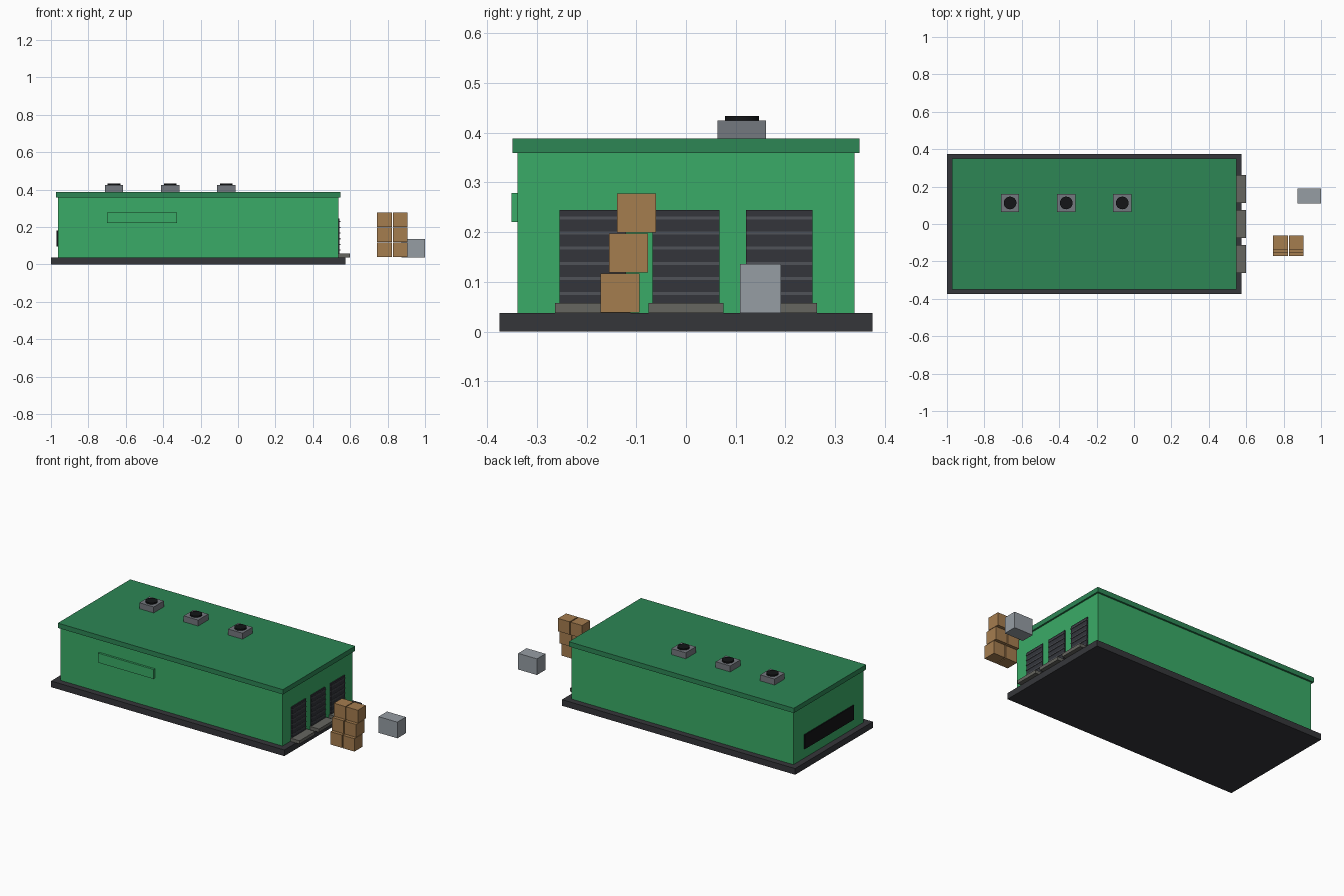
import bpy

if "Cube" in bpy.data.objects:
    bpy.data.objects.remove(bpy.data.objects["Cube"])


def material(name, hex_code):
    """Make a material from an sRGB hex colour."""
    channels = [int(hex_code[i:i + 2], 16) / 255 for i in (0, 2, 4)]
    linear = [c / 12.92 if c <= 0.04045 else ((c + 0.055) / 1.055) ** 2.4 for c in channels]
    mat = bpy.data.materials.new(name)
    mat.diffuse_color = (*linear, 1)
    mat.use_nodes = True
    mat.node_tree.nodes["Principled BSDF"].inputs["Base Color"].default_value = mat.diffuse_color
    return mat


def box(name, x, y, z, mat):
    """Box given by its (min, max) extent on each axis."""
    spans = (x, y, z)
    bpy.ops.mesh.primitive_cube_add(size=1, location=[(a + b) / 2 for a, b in spans])
    obj = bpy.context.object
    obj.name = name
    obj.scale = [b - a for a, b in spans]
    bpy.ops.object.transform_apply(location=False, rotation=False, scale=True)
    obj.data.materials.append(mat)
    return obj


def around(centre, size):
    return (centre - size / 2, centre + size / 2)


wall_green = material("wall_green", "3AAB67")
roof_green = material("roof_green", "2D8655")
asphalt = material("asphalt", "35363A")
door_dark = material("door_dark", "33353B")
slat_grey = material("slat_grey", "505258")
dock_grey = material("dock_grey", "666660")
vent_grey = material("vent_grey", "74787E")
black = material("black", "131517")
cardboard = material("cardboard", "A57D4F")
crate_grey = material("crate_grey", "969DA4")

MID_X = -0.2125      # centre of the building
WALL_X = 0.5375      # loading wall
FLOOR = 0.0375       # top of the base slab
ROOF = 0.3885        # top of the roof

# Building shell
box("base_slab", around(MID_X, 1.575), (-0.375, 0.375), (0, FLOOR), asphalt)
box("walls", around(MID_X, 1.5), (-0.3385, 0.3385), (FLOOR, 0.36), wall_green)
box("roof", around(MID_X, 1.52), (-0.349, 0.349), (0.359, ROOF), roof_green)

# Blank panel on the front wall and window strip on the left end
box("front_panel", (-0.70, -0.325), (-0.351, -0.337), (0.221, 0.279), wall_green)
box("end_window", (-0.9695, -0.96), (-0.237, 0.237), (0.095, 0.182), black)

# Loading doors with slats and dock plates
for i, y in enumerate((-0.1875, 0, 0.1875), 1):
    box(f"loading_door_{i}", (WALL_X - 0.002, 0.544), around(y, 0.134), (0.05, 0.245), door_dark)
    for j in range(6):
        box(f"door_slat_{i}_{j + 1}", (0.542, 0.547), around(y, 0.134),
            around(0.229 - 0.0305 * j, 0.006), slat_grey)
    box(f"dock_plate_{i}", (WALL_X - 0.002, 0.60), around(y, 0.151), (FLOOR, 0.0575), dock_grey)

# Roof vents with round fans
for i in range(3):
    x = MID_X - 0.45 + 0.3 * i
    box(f"roof_vent_{i + 1}", around(x, 0.0975), around(0.1125, 0.0975), (ROOF - 0.002, 0.425), vent_grey)
    bpy.ops.mesh.primitive_cylinder_add(vertices=20, radius=0.034, depth=0.012,
                                        location=(x, 0.1125, 0.4275))
    fan = bpy.context.object
    fan.name = f"vent_fan_{i + 1}"
    fan.data.materials.append(black)
    bpy.ops.object.shade_smooth_by_angle()

# Cardboard boxes, three leaning layers of two
for layer in range(3):
    for col in range(2):
        box(f"cardboard_box_{layer + 1}_{col + 1}", around(0.7835 + 0.084 * col, 0.0785),
            around(-0.1325 + 0.0165 * layer, 0.0785),
            around(0.078 + 0.0805 * layer, 0.0785), cardboard)

# Grey crate
box("grey_crate", (0.873, 1.0), (0.109, 0.191), (FLOOR, 0.136), crate_grey)
